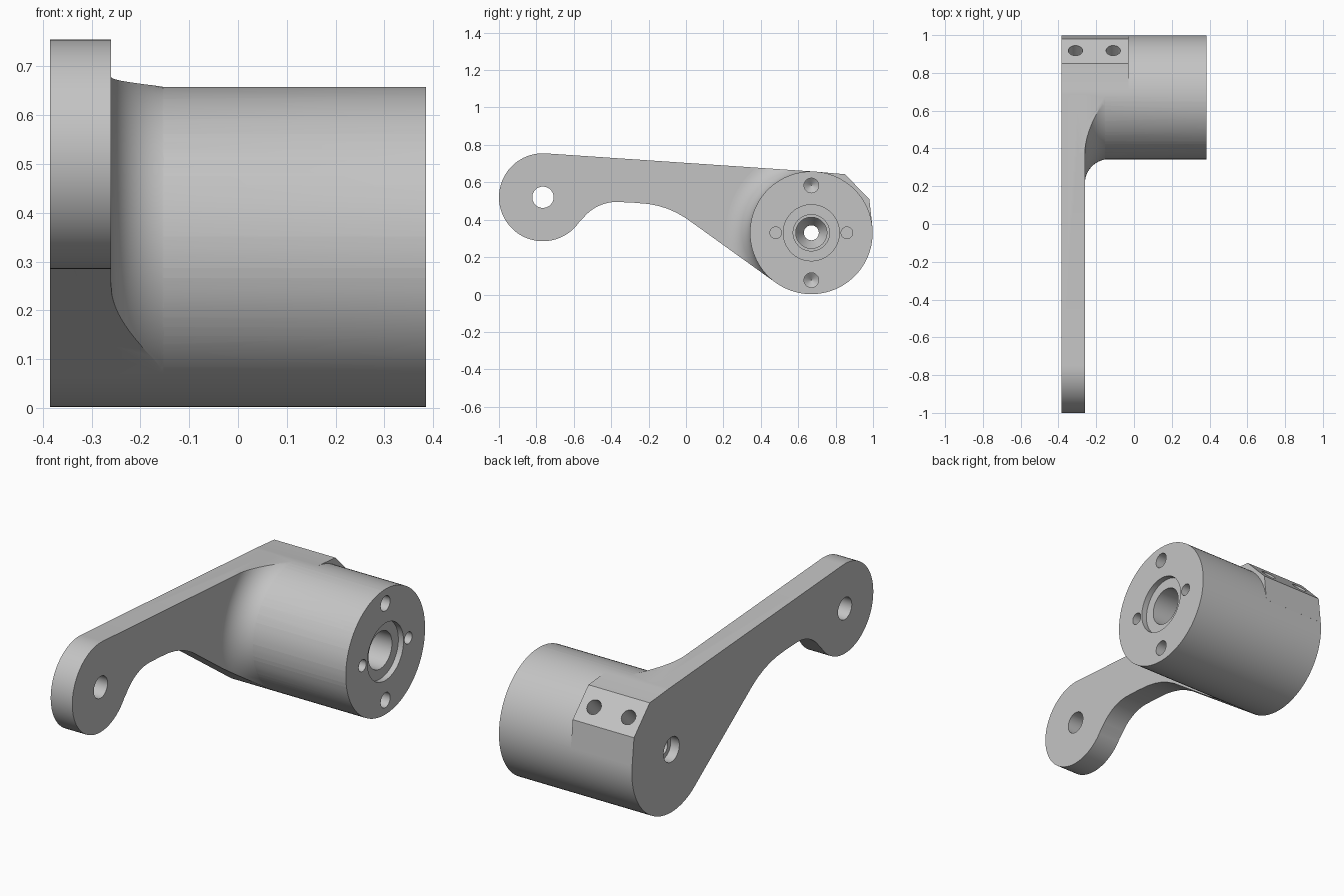
import bpy, bmesh, math
from mathutils import Vector

cube = bpy.data.objects.get("Cube")
if cube:
    bpy.data.objects.remove(cube, do_unlink=True)

metal = bpy.data.materials.new("plain grey metal")
metal.use_nodes = True
GREY = (0.55, 0.55, 0.55, 1)
metal.diffuse_color = GREY
metal.node_tree.nodes["Principled BSDF"].inputs["Base Color"].default_value = GREY


def finish(name, bm):
    bmesh.ops.recalc_face_normals(bm, faces=bm.faces)
    mesh = bpy.data.meshes.new(name)
    bm.to_mesh(mesh)
    bm.free()
    mesh.materials.append(metal)
    obj = bpy.data.objects.new(name, mesh)
    bpy.context.collection.objects.link(obj)
    return obj


def lathe(name, profile, origin, axis=(1, 0, 0), n=96):
    """Solid of revolution from (distance along axis, radius) pairs."""
    turn = Vector(axis).to_track_quat('Z', 'Y')
    bm = bmesh.new()
    rings = []
    for d, r in profile:
        angles = [math.tau * i / n for i in range(n)]
        rings.append([bm.verts.new(Vector(origin) + turn @ Vector((r * math.cos(a), r * math.sin(a), d)))
                      for a in angles])
    for a, b in zip(rings, rings[1:]):
        for i in range(n):
            j = (i + 1) % n
            bm.faces.new((a[i], a[j], b[j], b[i]))
    bm.faces.new(rings[0])
    bm.faces.new(rings[-1])
    return finish(name, bm)


def prism(name, outline, x0, x1):
    """Side outline in (y, z) pushed along x."""
    bm = bmesh.new()
    face = bm.faces.new([bm.verts.new((x0, y, z)) for y, z in outline])
    new = bmesh.ops.extrude_face_region(bm, geom=[face])["geom"]
    bmesh.ops.translate(bm, vec=(x1 - x0, 0, 0), verts=[v for v in new if isinstance(v, bmesh.types.BMVert)])
    return finish(name, bm)


def combine(target, tool, operation):
    mod = target.modifiers.new(operation.lower(), 'BOOLEAN')
    mod.operation, mod.solver, mod.object = operation, 'EXACT', tool
    bpy.context.view_layer.objects.active = target
    bpy.ops.object.modifier_apply(modifier=mod.name)
    bpy.data.objects.remove(tool, do_unlink=True)


def arc(cy, cz, r, start, end, n):
    angles = [math.radians(start + (end - start) * i / n) for i in range(n + 1)]
    return [(cy + r * math.cos(a), cz + r * math.sin(a)) for a in angles]


LEFT, RIGHT, INNER = 0.385, -0.385, -0.26
HUB_Y, HUB_Z, HUB_R = 0.67, 0.33, 0.328
HUB = (0, HUB_Y, HUB_Z)
EYE_Y, EYE_Z = -0.765, 0.52

# Arm outline: round eye, concave neck, straight underside to the barrel
outline = arc(EYE_Y, EYE_Z, 0.235, 86, 326, 56)
outline += arc(-0.37, 0.265, 0.23, 146, 90, 14)[1:]
outline += [(-0.28, 0.491), (-0.2, 0.484), (-0.15, 0.474), (-0.1, 0.459), (-0.05, 0.437), (0, 0.408)]
outline += [(0.477, 0.065), (HUB_Y, HUB_Z), (0.692, 0.657)]

# Main barrel and arm plate
body = lathe("lever_arm_body", [(RIGHT, HUB_R), (LEFT, HUB_R)], HUB)
combine(body, prism("arm_plate", outline, RIGHT, INNER), 'UNION')

# Flared blend between arm and barrel, trimmed to the arm outline
R = 0.13
flare = [(-0.3, HUB_R + R)]
for i in range(17):
    t = math.pi / 2 * i / 16
    flare.append((INNER + R - R * math.cos(t), HUB_R - 0.002 + R - R * math.sin(t)))
flare.append((-0.1, 0.32))
blend = lathe("blend", flare, HUB)
combine(blend, prism("blend_trim", outline, -0.36, 0), 'INTERSECT')
combine(body, blend, 'UNION')

# Rear clamp boss with its slanted flat
boss = [(HUB_Y, HUB_Z), (0.692, 0.657), (0.85, 0.643), (0.98, 0.51), (0.996, 0.366)]
combine(body, prism("clamp_boss", boss, RIGHT, -0.03), 'UNION')

# Stepped bore with countersunk bottom and small exit recess
bore = [(-0.42, 0.065), (-0.335, 0.065), (-0.335, 0.04), (-0.27, 0.04), (-0.2, 0.083),
        (-0.1, 0.083), (-0.1, 0.097), (0.355, 0.097), (0.355, 0.15), (0.42, 0.15)]
combine(body, lathe("bore", bore, HUB, n=64), 'DIFFERENCE')

# Eye hole through the arm
combine(body, lathe("eye_hole", [(-0.45, 0.057), (-0.2, 0.057)], (0, EYE_Y, EYE_Z), n=48), 'DIFFERENCE')

# Drilled holes in the barrel end: two large with pointed bottoms, two small
for side in (-1, 1):
    big = [(0.14, 0.001), (0.17, 0.039), (0.42, 0.039)]
    combine(body, lathe("bolt_hole", big, (0, HUB_Y, HUB_Z + side * 0.253), n=40), 'DIFFERENCE')
    small = [(0.28, 0.031), (0.42, 0.031)]
    combine(body, lathe("pin_hole", small, (0, HUB_Y + side * 0.19, HUB_Z), n=32), 'DIFFERENCE')

# Two clamp holes square to the slanted flat
for x in (-0.31, -0.11):
    drill = [(-0.17, 0.001), (-0.14, 0.038), (0.05, 0.038)]
    combine(body, lathe("clamp_hole", drill, (x, 0.918, 0.573), (0, 0.71, 0.70), 40), 'DIFFERENCE')

body.data.materials.clear()
body.data.materials.append(metal)
bpy.ops.object.select_all(action='DESELECT')
body.select_set(True)
bpy.context.view_layer.objects.active = body
bpy.ops.object.shade_smooth_by_angle(angle=math.radians(25))
